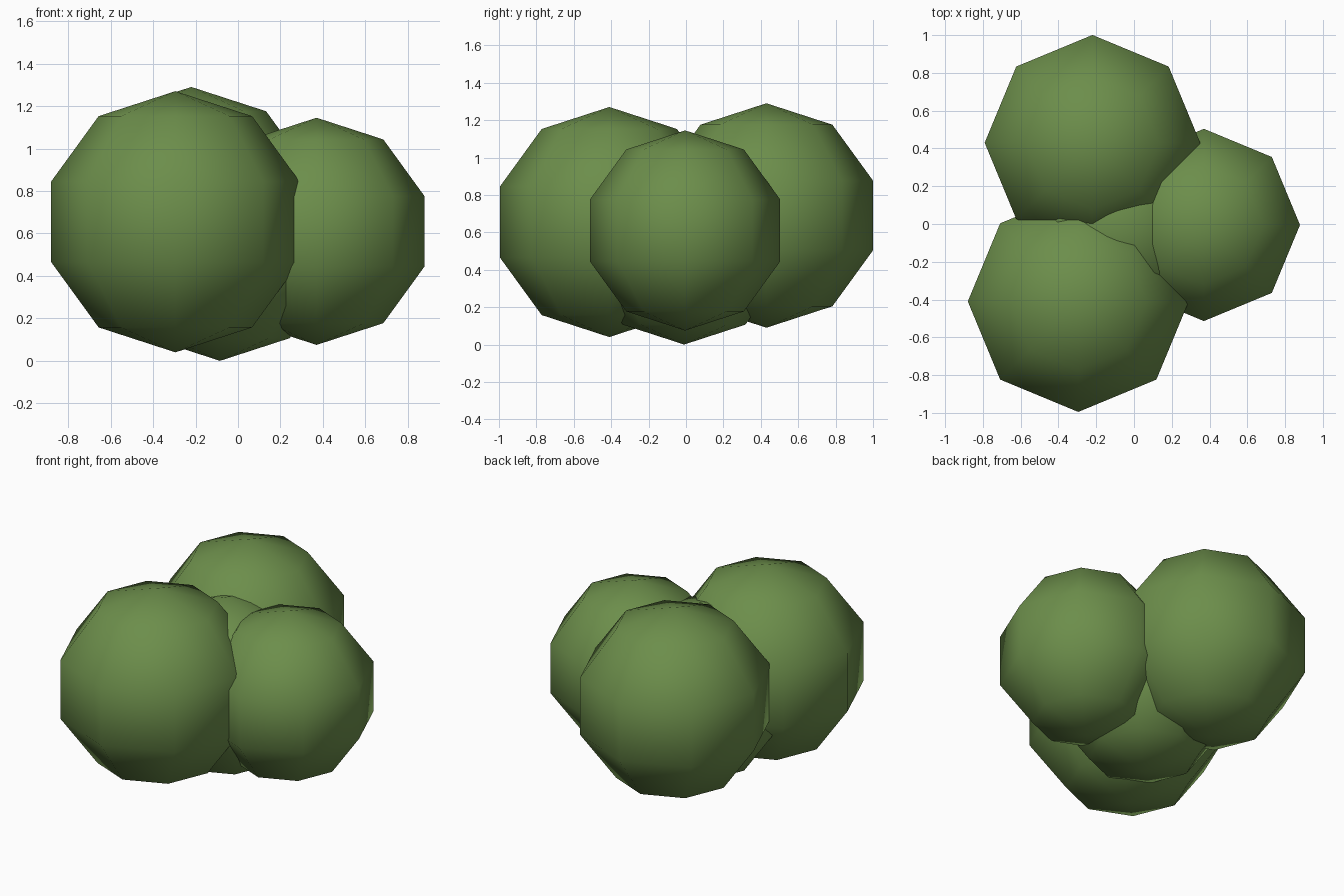
import bpy

if "Cube" in bpy.data.objects:
    bpy.data.objects.remove(bpy.data.objects["Cube"])

# One leaf colour for the whole bush
leaf = bpy.data.materials.new("leaf green")
leaf.diffuse_color = (0.15, 0.27, 0.07, 1.0)
leaf.use_nodes = True
leaf.node_tree.nodes["Principled BSDF"].inputs["Base Color"].default_value = leaf.diffuse_color


def leaf_clump(name, x, y, z, radius):
    """Low-poly smooth ball of foliage."""
    bpy.ops.mesh.primitive_uv_sphere_add(
        segments=8, ring_count=5, radius=radius, location=(x, y, z))
    clump = bpy.context.object
    clump.name = name
    clump.data.materials.append(leaf)
    bpy.ops.object.shade_smooth()


# Three outer clumps around a lower central one
leaf_clump("front_clump", -0.295, -0.41, 0.655, 0.615)
leaf_clump("back_clump", -0.22, 0.43, 0.69, 0.60)
leaf_clump("right_clump", 0.37, -0.005, 0.61, 0.535)
leaf_clump("centre_clump", -0.085, -0.01, 0.558, 0.558)
